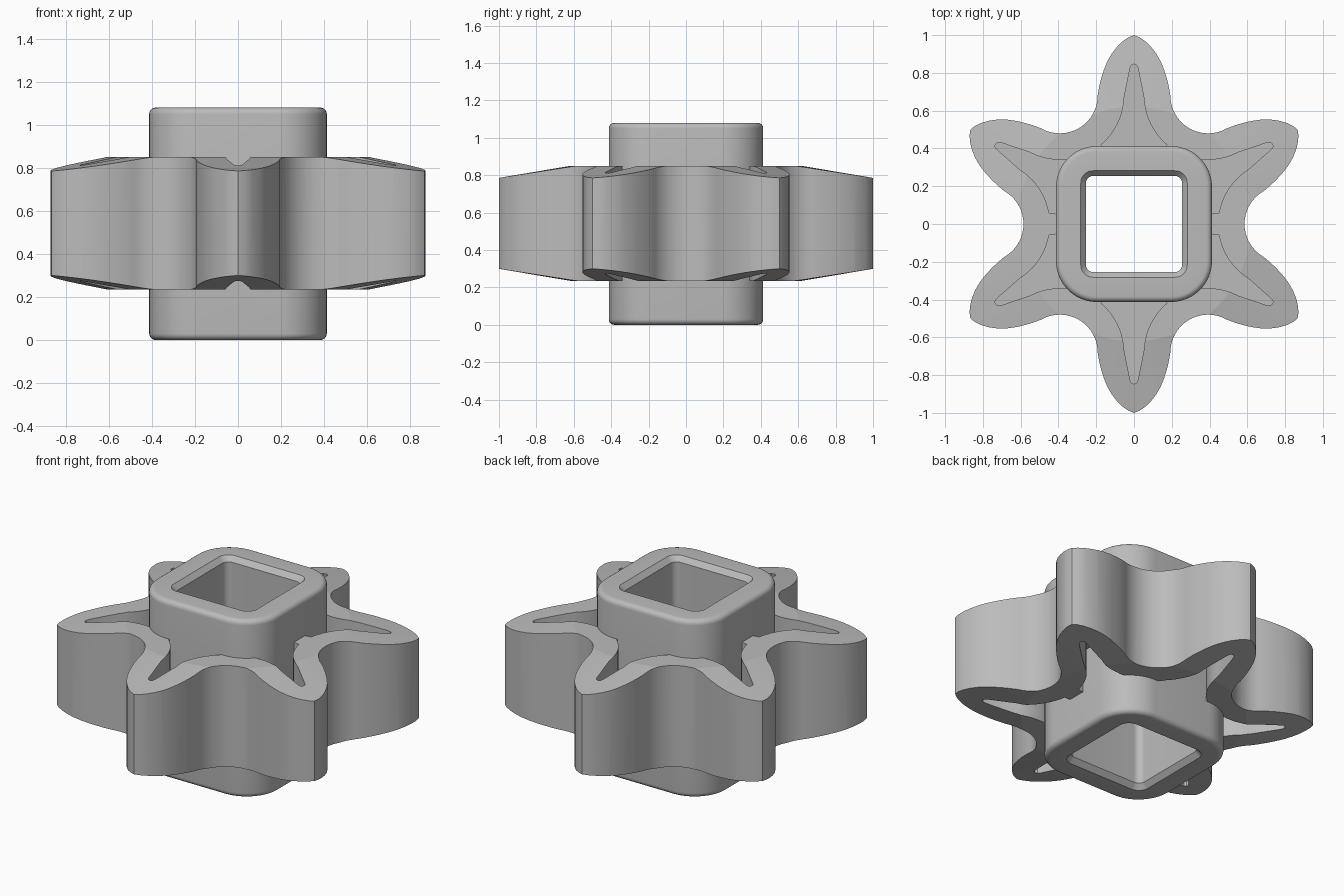
import bpy, bmesh, math
from mathutils import Vector

cube = bpy.data.objects.get("Cube")
if cube:
    bpy.data.objects.remove(cube, do_unlink=True)

# One plain grey for everything
grey = bpy.data.materials.new("plain_grey")
grey.use_nodes = True
grey.diffuse_color = (0.5, 0.5, 0.5, 1)
grey.node_tree.nodes["Principled BSDF"].inputs["Base Color"].default_value = (0.5, 0.5, 0.5, 1)


def loft(name, loops, closed=False):
    """Skin equal-length loops of 3D points; cap the ends or close into a ring."""
    bm = bmesh.new()
    rings = [[bm.verts.new(p) for p in loop] for loop in loops]
    pairs = list(zip(rings, rings[1:]))
    if closed:
        pairs.append((rings[-1], rings[0]))
    else:
        bm.faces.new(rings[0])
        bm.faces.new(rings[-1])
    for a, b in pairs:
        for i in range(len(a)):
            j = (i + 1) % len(a)
            bm.faces.new((a[i], a[j], b[j], b[i]))
    bmesh.ops.recalc_face_normals(bm, faces=bm.faces)
    mesh = bpy.data.meshes.new(name)
    bm.to_mesh(mesh)
    bm.free()
    mesh.materials.append(grey)
    obj = bpy.data.objects.new(name, mesh)
    bpy.context.collection.objects.link(obj)
    return obj


def prism(name, outline, z0, z1):
    return loft(name, [[(x, y, z) for x, y in outline] for z in (z0, z1)])


def arc(cx, cy, r, a0, a1, steps):
    angles = [math.radians(a0 + (a1 - a0) * i / steps) for i in range(steps + 1)]
    return [(cx + r * math.cos(a), cy + r * math.sin(a)) for a in angles]


def turn(points, k):
    """Rotate an outline by k sixths of a circle."""
    c, s = math.cos(k * math.pi / 3), math.sin(k * math.pi / 3)
    return [(x * c - y * s, x * s + y * c) for x, y in points]


def mirrored(half):
    """Half outline starting on the y axis -> both halves."""
    return [(-x, y) for x, y in reversed(half[1:])] + half


def rounded_square(half, radius, z):
    c = half - radius
    points = []
    for sx, sy, a in ((1, 1, 0), (-1, 1, 90), (-1, -1, 180), (1, -1, 270)):
        points += arc(sx * c, sy * c, radius, a, a + 90, 12)
    return [(x, y, z) for x, y in points]


def cut(obj, tool, operation):
    mod = obj.modifiers.new("cut", "BOOLEAN")
    mod.operation = operation
    mod.solver = "EXACT"
    mod.object = tool
    bpy.context.view_layer.objects.active = obj
    bpy.ops.object.modifier_apply(modifier=mod.name)
    bpy.data.objects.remove(tool, do_unlink=True)


def smooth(obj):
    bpy.ops.object.select_all(action="DESELECT")
    obj.select_set(True)
    bpy.context.view_layer.objects.active = obj
    bpy.ops.object.shade_smooth_by_angle(angle=math.radians(25))


TOP, LOW, HIGH = 1.08, 0.235, 0.85
MID = (LOW + HIGH) / 2
VALLEY = (0.3925, 0.68)  # centre of the round valley beside a tooth

# Star-shaped toothed wheel
flank = [(0, 1.0), (0.03, 0.988), (0.06, 0.967), (0.09, 0.938), (0.118, 0.902),
         (0.142, 0.86), (0.16, 0.815), (0.174, 0.77), (0.185, 0.725)]
tooth = mirrored(flank + arc(*VALLEY, 0.2, 180, 240, 10))
star = []
for k in range(6):
    star += turn(tooth[1:], -k)
wheel = prism("toothed_wheel", star, LOW, HIGH)

# Conical relief on the tooth tips, above and below
relief = [(0.62, LOW), (1.05, LOW + 0.073), (1.05, HIGH - 0.073), (0.62, HIGH)]
cone = loft("relief_cutter", [
    [(x, y, z) for x, y in arc(0, 0, r, 0, 360, 96)[:-1]] for r, z in relief])
cut(wheel, cone, "INTERSECT")

# Centre opening, hidden inside the hub wall
cut(wheel, loft("opening_cutter", [rounded_square(0.345, 0.15, z) for z in (0, TOP)]),
    "DIFFERENCE")

# Tapered pockets in each tooth, leaving a web at mid height
pocket = mirrored([(0, 0.847), (0.013, 0.842), (0.021, 0.825), (0.034, 0.76)]
                  + arc(*VALLEY, 0.34, 182, 230, 10) + [(0.15, 0.36)])
for k in range(6):
    for z0, z1 in ((MID + 0.05, TOP), (0, MID - 0.05)):
        cut(wheel, prism("pocket_cutter", turn(pocket, k), z0, z1), "DIFFERENCE")

smooth(wheel)
for face in wheel.data.polygons:  # keep level and relief faces flat
    if abs(face.normal.z) > 0.9:
        face.use_smooth = False

# Hub: rounded square sleeve with soft outer rims and a chamfered square bore
F = 0.03
rim = [(F * (1 - math.cos(a)), F * (1 - math.sin(a)))
       for a in (math.radians(15 * i) for i in range(7))]
outer = [(0.413 - dx, TOP - dz) for dx, dz in rim]
outer = [(h, TOP - z) for h, z in reversed(outer)] + outer
sections = [rounded_square(h, h - 0.195, z) for h, z in outer]
sections += [rounded_square(h, r, z) for h, r, z in (
    (0.282, 0.065, TOP), (0.255, 0.04, TOP - 0.03),
    (0.255, 0.04, 0.03), (0.282, 0.065, 0))]
hub = loft("hub", sections, closed=True)
smooth(hub)
